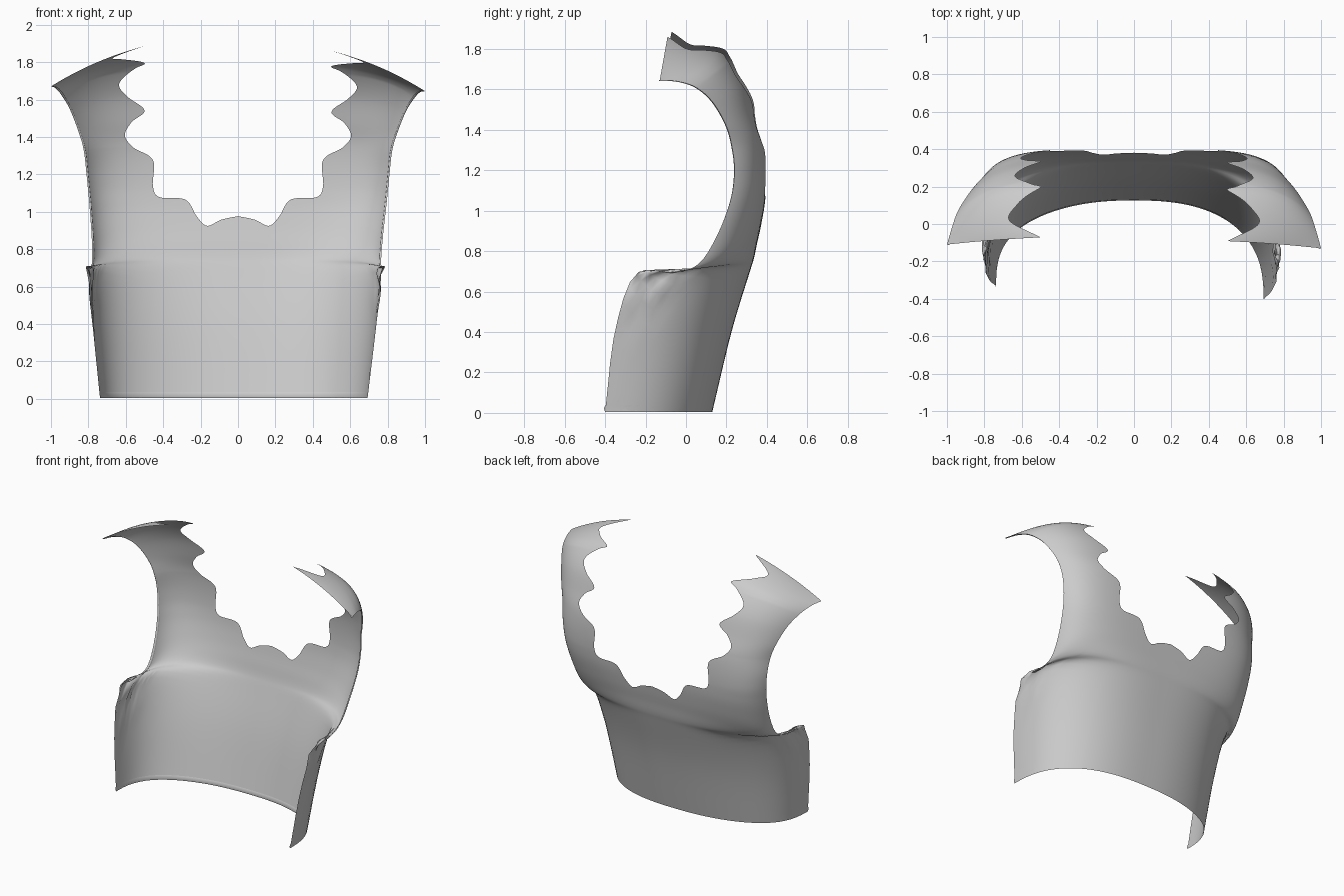
import bpy, bmesh, math
from mathutils import Vector

if "Cube" in bpy.data.objects:
    bpy.data.objects.remove(bpy.data.objects["Cube"])

# Rows up the garment back: centre y, centre z, half width, edge y, edge z
ROWS = [Vector(r) for r in (
    (.13, .005, .693, -.40, .005), (.225, .40, .74, -.352, .40),
    (.31, .68, .77, -.25, .685), (.335, .76, .77, -.06, .695),
    (.352, .84, .765, .06, .735), (.372, .93, .775, .15, .87),
    (.392, 1.05, .795, .22, 1.05), (.40, 1.2, .81, .24, 1.2),
    (.39, 1.35, .825, .225, 1.33), (.355, 1.47, .855, .195, 1.43),
    (.305, 1.62, .90, .13, 1.54), (.225, 1.745, .945, .05, 1.61),
    (.14, 1.825, .975, -.04, 1.64), (-.08, 1.925, 1.0, -.13, 1.645))]
TOP = len(ROWS) - 1

# Scalloped neckline: x, row position
NECK = [Vector(p) for p in (
    (0, 5.42), (.09, 5.25), (.165, 4.95), (.22, 5.4), (.28, 6.1), (.42, 6.2),
    (.455, 6.6), (.455, 7.5), (.56, 7.97), (.605, 8.5), (.57, 9.05), (.50, 9.45),
    (.59, 9.95), (.635, 10.5), (.55, 11.15), (.50, 11.5), (.62, 12.08),
    (.665, 12.5), (.50, 13))]
# Where the first neckline points meet the outer outline (0-4 waist, 4+ side edge)
FAN = [0, .6, 1, 2, 4, 7, 9.5, 11.5]


def spline(pts, t):
    """Catmull-Rom through evenly numbered points."""
    n = len(pts) - 1
    i = max(0, min(int(t), n - 1))
    f = t - i
    b, c = pts[i], pts[i + 1]
    a = pts[i - 1] if i > 0 else b * 2 - c
    d = pts[i + 2] if i + 2 <= n else c * 2 - b
    return (b * 2 + (c - a) * f + (a * 2 - b * 5 + c * 4 - d) * f ** 2
            + (b * 3 - a - c * 3 + d) * f ** 3) * .5


def surface(u, v, side):
    """Rounded cross-section: part of a superellipse from centre to edge."""
    yc, zc, half, ye, ze = spline(ROWS, v)
    n = min(2.5 + .06 * v * v, 5, 2 + (TOP - v) * 1.5)
    c = 1 - .4 * (v / TOP) ** 3
    s = math.sin(min(u, 1) * math.pi / 2)

    def bend(q):
        return 1 - max(0, 1 - q ** n) ** (1 / n)
    d = bend(c * s) / bend(c)
    p = Vector((half * s, yc + (ye - yc) * d, zc + (ze - zc) * d))
    # underarm creases
    w = math.exp(-((u - .93) / .11) ** 2 - ((v - 2.1) / .7) ** 2)
    p.x += w * (.014 * math.sin(v * 9 + u * 14) + .008 * math.sin(u * 60 + v * 4))
    if side < 0:
        # the left half hangs a little differently
        low, high = max(0, 1 - v / 6) * s ** 4, max(0, (v - 8) / 5)
        p += Vector((.045 * low, .07 * low, 0)) + Vector((0, .02, .025)) * high
        p.x = -p.x
    return p


def add_grid(bm, grid, side):
    vs = [[bm.verts.new(p) for p in line] for line in grid]
    for a, b in zip(vs, vs[1:]):
        for j in range(len(a) - 1):
            q = (a[j], a[j + 1], b[j + 1], b[j])
            bm.faces.new(q if side > 0 else q[::-1])


def finish(bm, name):
    bmesh.ops.remove_doubles(bm, verts=bm.verts, dist=.0002)
    me = bpy.data.meshes.new(name)
    bm.to_mesh(me)
    bm.free()
    for f in me.polygons:
        f.use_smooth = True
    bpy.context.collection.objects.link(bpy.data.objects.new(name, me))


# Back panel, strips running from the neckline to the outer outline
SUB, STEPS = 10, 28
lines = []
for k in range((len(NECK) - 1) * SUB + 1):
    t = k / SUB
    x, v = spline(NECK, t)
    v = min(v, TOP)
    half = spline(ROWS, v)[2]
    u = math.asin(max(0, min(1, x / half))) * 2 / math.pi
    i = int(t)
    o = FAN[i] + (FAN[i + 1] - FAN[i]) * (t - i) if i < len(FAN) - 1 else v + 4
    lines.append((Vector((u, v)), Vector((o / 4, 0) if o < 4 else (1, o - 4))))

bm = bmesh.new()
for side in (1, -1):
    add_grid(bm, [[surface(*a.lerp(b, j / STEPS), side) for j in range(STEPS + 1)]
                  for a, b in lines], side)
finish(bm, "back_panel")

# Narrow turned-in hems along the armholes and the waist
bm = bmesh.new()
for side in (1, -1):
    tuck = Vector((-.008 * side, -.004, -.003))
    vals = [2.2 + (TOP - 2.2) * k / 80 for k in range(81)]
    add_grid(bm, [[surface(1, v, side), surface(.97, v, side) + tuck,
                   surface(.92, v, side) + tuck * .6] for v in vals], side)
finish(bm, "armhole_hems")

bm = bmesh.new()
for side in (1, -1):
    tuck = Vector((0, -.008, 0))
    add_grid(bm, [[surface(k / 40, 0, side), surface(k / 40, .04, side) + tuck,
                   surface(k / 40, .08, side) + tuck * .5] for k in range(41)], -side)
finish(bm, "waist_hem")
